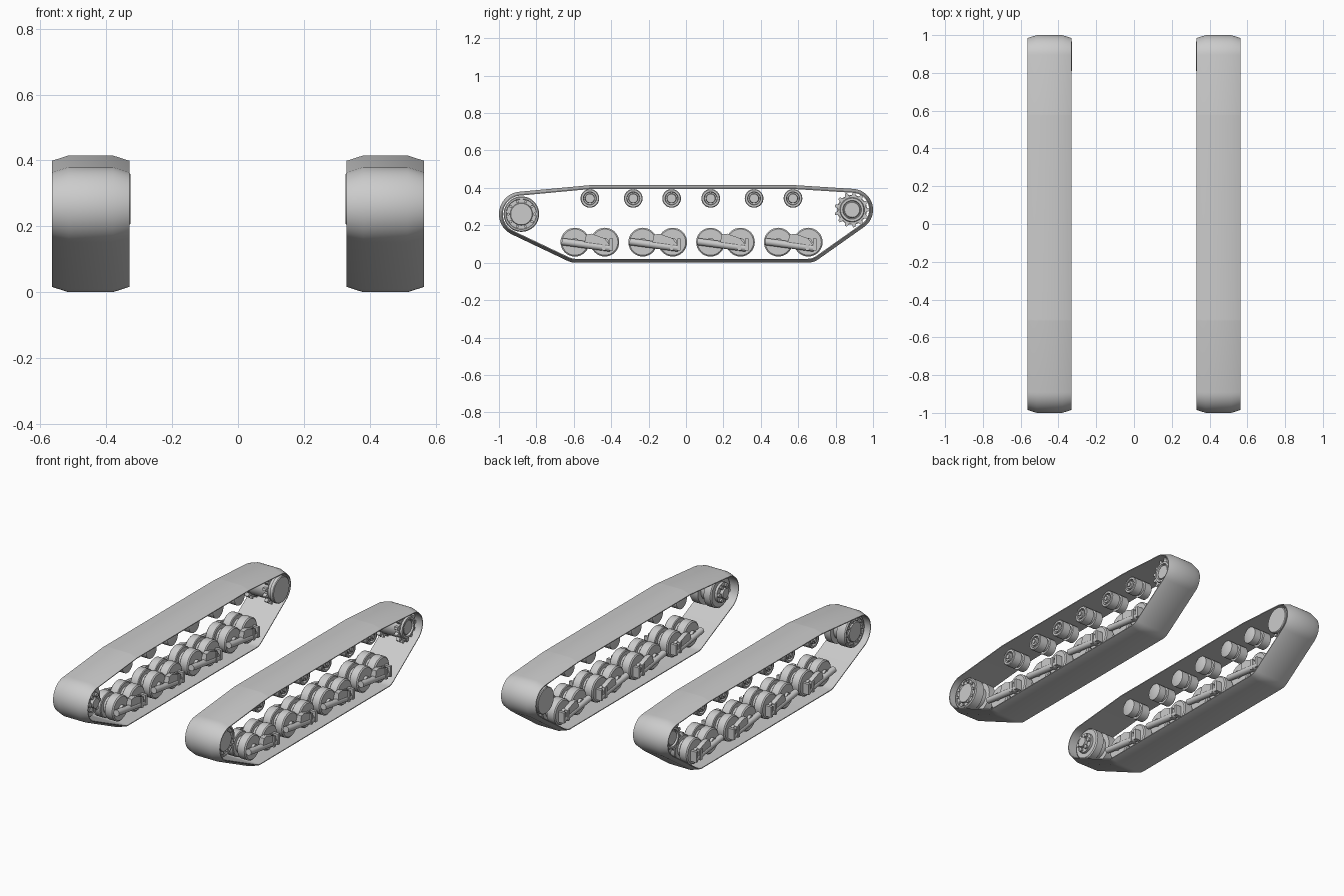
import bpy, bmesh
from math import sin, cos, pi, atan2, acos, hypot, radians

if "Cube" in bpy.data.objects:
    bpy.data.objects.remove(bpy.data.objects["Cube"], do_unlink=True)

grey = bpy.data.materials.new("light_grey")
grey.use_nodes = True
COLOUR = (0.6, 0.6, 0.6, 1)
grey.diffuse_color = COLOUR
grey.node_tree.nodes["Principled BSDF"].inputs["Base Color"].default_value = COLOUR


def finish(bm, name):
    """Turn a bmesh into an object mirrored to both sides."""
    bmesh.ops.recalc_face_normals(bm, faces=bm.faces)
    mesh = bpy.data.meshes.new(name)
    bm.to_mesh(mesh)
    bm.free()
    mesh.materials.append(grey)
    obj = bpy.data.objects.new(name, mesh)
    bpy.context.collection.objects.link(obj)
    bpy.ops.object.select_all(action='DESELECT')
    obj.select_set(True)
    bpy.context.view_layer.objects.active = obj
    bpy.ops.object.shade_smooth_by_angle(angle=radians(35))
    mirror = obj.modifiers.new("both_sides", 'MIRROR')
    mirror.use_axis = (True, False, False)
    mirror.use_mirror_merge = False
    return obj


def bridge(bm, rings, closed=False):
    """Skin a list of vertex rings, capping the ends unless closed."""
    n = len(rings[0])
    pairs = list(zip(rings, rings[1:] + rings[:1]))
    for a, b in pairs if closed else pairs[:-1]:
        for i in range(n):
            j = (i + 1) % n
            bm.faces.new((a[i], a[j], b[j], b[i]))
    if not closed:
        bm.faces.new(rings[0])
        bm.faces.new(rings[-1])


def lathe(bm, y, z, profile, segs=32):
    """Revolve (x, radius) pairs around an axis parallel to x."""
    bridge(bm, [[bm.verts.new((x, y + r * cos(2 * pi * i / segs), z + r * sin(2 * pi * i / segs)))
                 for i in range(segs)] for x, r in profile])


def prism(bm, outline, x0, x1):
    """Extrude a (y, z) outline along x."""
    bridge(bm, [[bm.verts.new((x, y, z)) for y, z in outline] for x in (x0, x1)])


def tube(bm, x, start, end, r, segs=16):
    """Round bar in the y-z plane at a given x."""
    dy, dz = end[0] - start[0], end[1] - start[1]
    d = hypot(dy, dz)
    rings = []
    for y, z in (start, end):
        rings.append([bm.verts.new((x + r * cos(a), y - dz / d * r * sin(a), z + dy / d * r * sin(a)))
                      for a in (2 * pi * i / segs for i in range(segs))])
    bridge(bm, rings)


# Track belt: a loop wrapped around guide circles, counter-clockwise (y, z, radius)
IDLER, SPROCKET = (-0.88, 0.26), (0.888, 0.283)
guides = [(-0.59, 0.1, 0.1), (0.65, 0.1, 0.1), (*SPROCKET, 0.112),
          (0.575, 0.315, 0.1), (-0.505, 0.315, 0.1), (*IDLER, 0.12)]


def tangent(a, b):
    dy, dz = b[0] - a[0], b[1] - a[1]
    return atan2(dz, dy) - acos((a[2] - b[2]) / hypot(dy, dz))


def belt_loop(depth):
    points = []
    for i, g in enumerate(guides):
        start = tangent(guides[i - 1], g)
        sweep = (tangent(g, guides[(i + 1) % len(guides)]) - start) % (2 * pi)
        steps = max(3, int(sweep / 0.12))
        for k in range(steps + 1):
            a = start + sweep * k / steps
            points.append((g[0] + (g[2] - depth) * cos(a), g[1] + (g[2] - depth) * sin(a)))
    return points


bm = bmesh.new()
section = [(0.33, 0.016), (0.38, 0), (0.515, 0), (0.565, 0.016), (0.565, 0.021), (0.33, 0.021)]
bridge(bm, [[bm.verts.new((x, y, z)) for y, z in belt_loop(d)] for x, d in section], closed=True)
finish(bm, "track_belt")

# Return rollers with a grooved tread, dished outer face and hexagonal nut
bm = bmesh.new()
for y in (-0.514, -0.282, -0.077, 0.132, 0.364, 0.572):
    lathe(bm, y, 0.344, [(0.385, 0.044), (0.389, 0.05), (0.435, 0.05), (0.435, 0.038), (0.455, 0.038),
                         (0.455, 0.05), (0.507, 0.05), (0.511, 0.046), (0.511, 0.035), (0.495, 0.033),
                         (0.495, 0.026), (0.513, 0.024)])
    lathe(bm, y, 0.344, [(0.505, 0.014), (0.52, 0.014)], 6)
finish(bm, "return_rollers")

# Bogies: two double wheels carried by tilted side arms
wheels, arms = bmesh.new(), bmesh.new()
for k in range(4):
    y0 = -0.594 + 0.3625 * k
    for y in (y0, y0 + 0.16):
        lathe(wheels, y, 0.11, [(0.36, 0.022), (0.378, 0.022), (0.378, 0.07), (0.384, 0.077), (0.432, 0.077),
                                (0.436, 0.072), (0.436, 0.05), (0.462, 0.05), (0.462, 0.072), (0.466, 0.077),
                                (0.512, 0.077), (0.518, 0.07), (0.518, 0.022), (0.535, 0.022)])
    for x in (0.36, 0.536):
        tube(arms, x, (y0 - 0.07, 0.113), (y0 + 0.19, 0.078), 0.019)
        # sloping bracket over the arm
        prism(arms, [(y0 + 0.05, 0.1), (y0 + 0.19, 0.09), (y0 + 0.16, 0.13), (y0 + 0.09, 0.155),
                     (y0 + 0.06, 0.15)], x - 0.014, x + 0.014)
        # forked clevis at the arm end
        for dy in (0.145, 0.185):
            prism(arms, [(y0 + dy, 0.065), (y0 + dy + 0.018, 0.065), (y0 + dy + 0.018, 0.13),
                         (y0 + dy, 0.13)], x - 0.02, x + 0.022)
    # cross beam between the wheels
    tube_y = y0 + 0.08
    lathe(arms, tube_y, 0.115, [(0.35, 0.025), (0.546, 0.025)], 16)
finish(wheels, "road_wheels")
finish(arms, "bogie_arms")

# Front idler: double wheel with bolted outer face
bm = bmesh.new()
lathe(bm, *IDLER, [(0.345, 0.03), (0.365, 0.03), (0.365, 0.06), (0.38, 0.06), (0.38, 0.088), (0.386, 0.095),
                   (0.43, 0.095), (0.43, 0.065), (0.47, 0.065), (0.47, 0.095), (0.524, 0.095), (0.53, 0.09),
                   (0.53, 0.082), (0.524, 0.08), (0.524, 0.06), (0.532, 0.057)], 40)
for i in range(10):
    a = 2 * pi * i / 10
    lathe(bm, IDLER[0] + 0.07 * cos(a), IDLER[1] + 0.07 * sin(a), [(0.515, 0.008), (0.533, 0.008)], 8)
finish(bm, "idler_wheel")

# Spoked hub plates on the idler's inner side
bm = bmesh.new()
for i in range(6):
    a = 2 * pi * i / 6
    y, z = IDLER[0] + 0.045 * cos(a), IDLER[1] + 0.045 * sin(a)
    lathe(bm, y, z, [(0.352, 0.012), (0.385, 0.012)], 8)
finish(bm, "idler_hub_studs")

# Rear drive sprocket: two toothed rings on a drum, with an inner cover disc
bm = bmesh.new()
TEETH = 13
gear = []
for i in range(TEETH):
    for offset, r in ((-0.32, 0.076), (-0.14, 0.094), (0.14, 0.094), (0.32, 0.076)):
        a = 2 * pi * (i + offset) / TEETH
        gear.append((SPROCKET[0] + r * cos(a), SPROCKET[1] + r * sin(a)))
for x in (0.37, 0.5):
    prism(bm, gear, x, x + 0.022)
lathe(bm, *SPROCKET, [(0.327, 0.076), (0.331, 0.08), (0.35, 0.08), (0.35, 0.07), (0.524, 0.07), (0.524, 0.066),
                      (0.535, 0.062), (0.535, 0.05), (0.524, 0.047), (0.524, 0.044), (0.53, 0.04)], 40)
finish(bm, "drive_sprocket")
